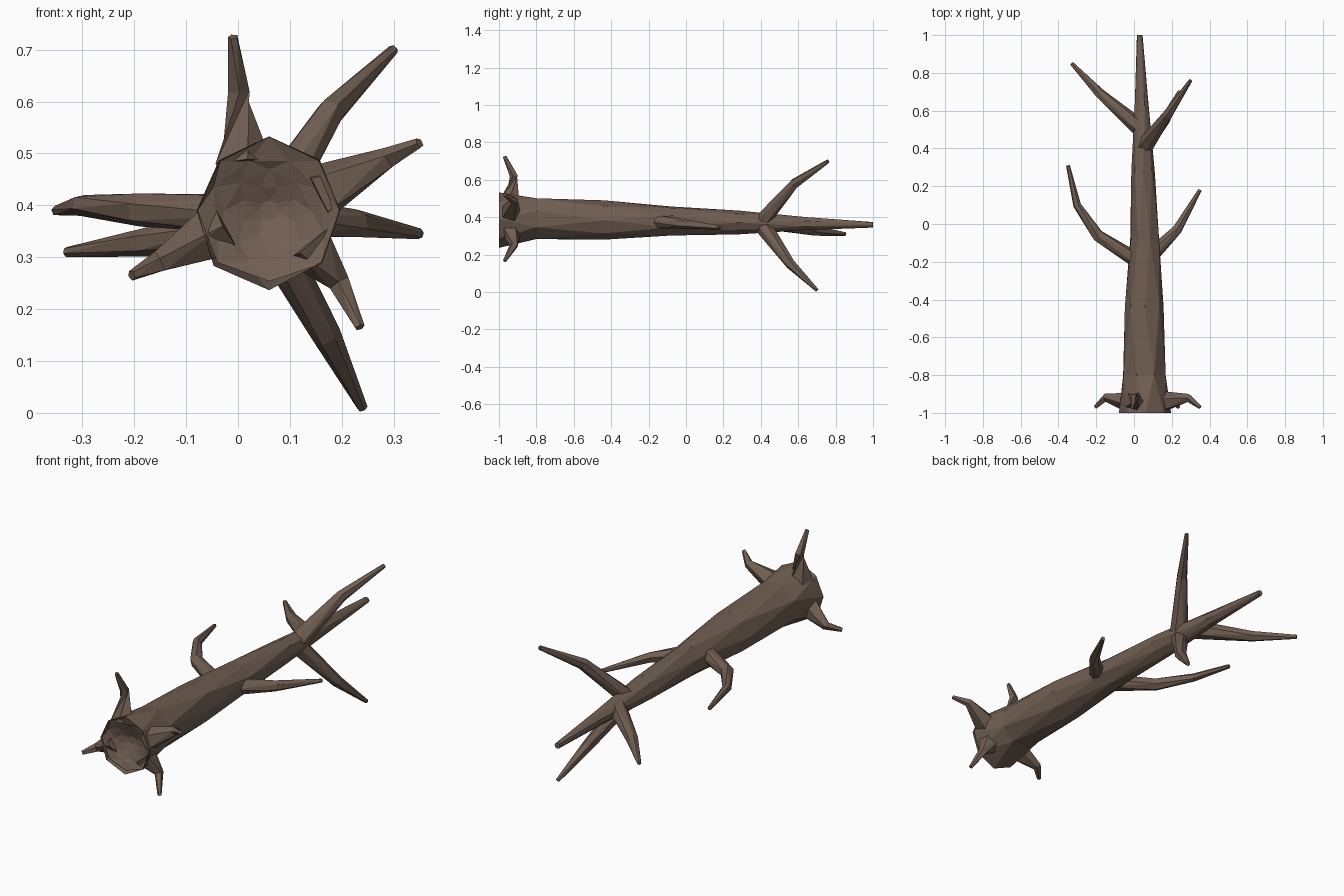
import bpy, bmesh, math, random
from mathutils import Vector

random.seed(4)
cube = bpy.data.objects.get("Cube")
if cube:
    bpy.data.objects.remove(cube, do_unlink=True)

bark = bpy.data.materials.new("brown bark")
bark.use_nodes = True
color = (0.165, 0.113, 0.085, 1)
bark.diffuse_color = color
bark.node_tree.nodes["Principled BSDF"].inputs["Base Color"].default_value = color


def trunk_height(y):
    """Fraction of the way from the top of the flare to the tip."""
    return max(0, (y + 0.8) / 1.8)


def trunk_center(y):
    rise = trunk_height(y)
    return Vector((0.06 - 0.03 * rise ** 2, y, 0.39 - 0.03 * rise))


def trunk_radius(y):
    flare = max(0, -0.8 - y) / 8
    return 0.12 - 0.105 * trunk_height(y) ** 1.1 + flare


def faceted_tube(name, centers, radii, sides, open_start=False):
    """Skin slightly uneven, twisting rings with slanted bark facets."""
    bm = bmesh.new()
    rings = []
    last = len(centers) - 1
    for i, (center, radius) in enumerate(zip(centers, radii)):
        along = centers[min(i + 1, last)] - centers[max(i - 1, 0)]
        turn = along.to_track_quat('Z', 'Y')
        ring = []
        for side in range(sides):
            angle = math.tau * (side / sides + i / 16)
            uneven = radius * random.uniform(0.93, 1.07)
            offset = Vector((math.cos(angle), math.sin(angle), 0)) * uneven
            ring.append(bm.verts.new(center + turn @ offset))
        rings.append(ring)
    for low, high in zip(rings, rings[1:]):
        for side in range(sides):
            after = (side + 1) % sides
            bm.faces.new((low[side], low[after], high[side]))
            bm.faces.new((low[after], high[after], high[side]))
    bm.faces.new(rings[-1])
    if not open_start:
        bm.faces.new(reversed(rings[0]))
    mesh = bpy.data.meshes.new(name)
    bm.to_mesh(mesh)
    bm.free()
    mesh.materials.append(bark)
    part = bpy.data.objects.new(name, mesh)
    bpy.context.collection.objects.link(part)


def limb(name, centers, thickness, taper, sides):
    """Kinked limb that narrows from its thick start to a blunt tip."""
    last = len(centers) - 1
    radii = [thickness * (1 - i / last) ** taper + 0.01 for i in range(last + 1)]
    faceted_tube(name, centers, radii, sides)


# Trunk lying along y, with one flared ring at the root end
stations = [-1] + [-0.8 + 1.8 * i / 5 for i in range(6)]
faceted_tube("trunk", [trunk_center(y) for y in stations],
             [trunk_radius(y) for y in stations], sides=8, open_start=True)

# Shallow hollow of broken wood closing the root end
depths = [i / 4 for i in range(5)]
faceted_tube("root_end", [trunk_center(-0.99 + 0.05 * d) for d in depths],
             [0.14 - 0.12 * d for d in depths], sides=8, open_start=True)

# Branches: where each leaves the trunk, then its kinks and tip
branches = {
    "right_lower_branch": (-0.22, (-0.19, -0.06, 0.39), (-0.3, 0.1, 0.4), (-0.35, 0.31, 0.39)),
    "left_lower_branch": (-0.2, (0.23, -0.03, 0.365), (0.35, 0.18, 0.345)),
    "right_upper_branch": (0.5, (-0.18, 0.69, 0.33), (-0.33, 0.85, 0.31)),
    "left_top_branch": (0.4, (0.18, 0.58, 0.58), (0.3, 0.76, 0.7)),
    "left_bottom_branch": (0.4, (0.17, 0.56, 0.15), (0.24, 0.7, 0.01)),
}
for name, (y, *bends) in branches.items():
    limb(name, [trunk_center(y)] + [Vector(b) for b in bends],
         thickness=0.035, taper=1, sides=6)

# Roots: start, knee and tip across the root end
roots = {
    "top_root": ((0.01, 0.48), (0, 0.62), (-0.01, 0.725)),
    "left_root": ((0.15, 0.42), (0.29, 0.49), (0.35, 0.52)),
    "bottom_left_root": ((0.13, 0.33), (0.195, 0.25), (0.235, 0.165)),
    "bottom_right_root": ((-0.02, 0.36), (-0.15, 0.29), (-0.205, 0.265)),
}
for name, spots in roots.items():
    centers = [Vector((x, y, z)) for (x, z), y in zip(spots, (-0.94, -0.92, -0.97))]
    limb(name, centers, thickness=0.05, taper=2, sides=5)
